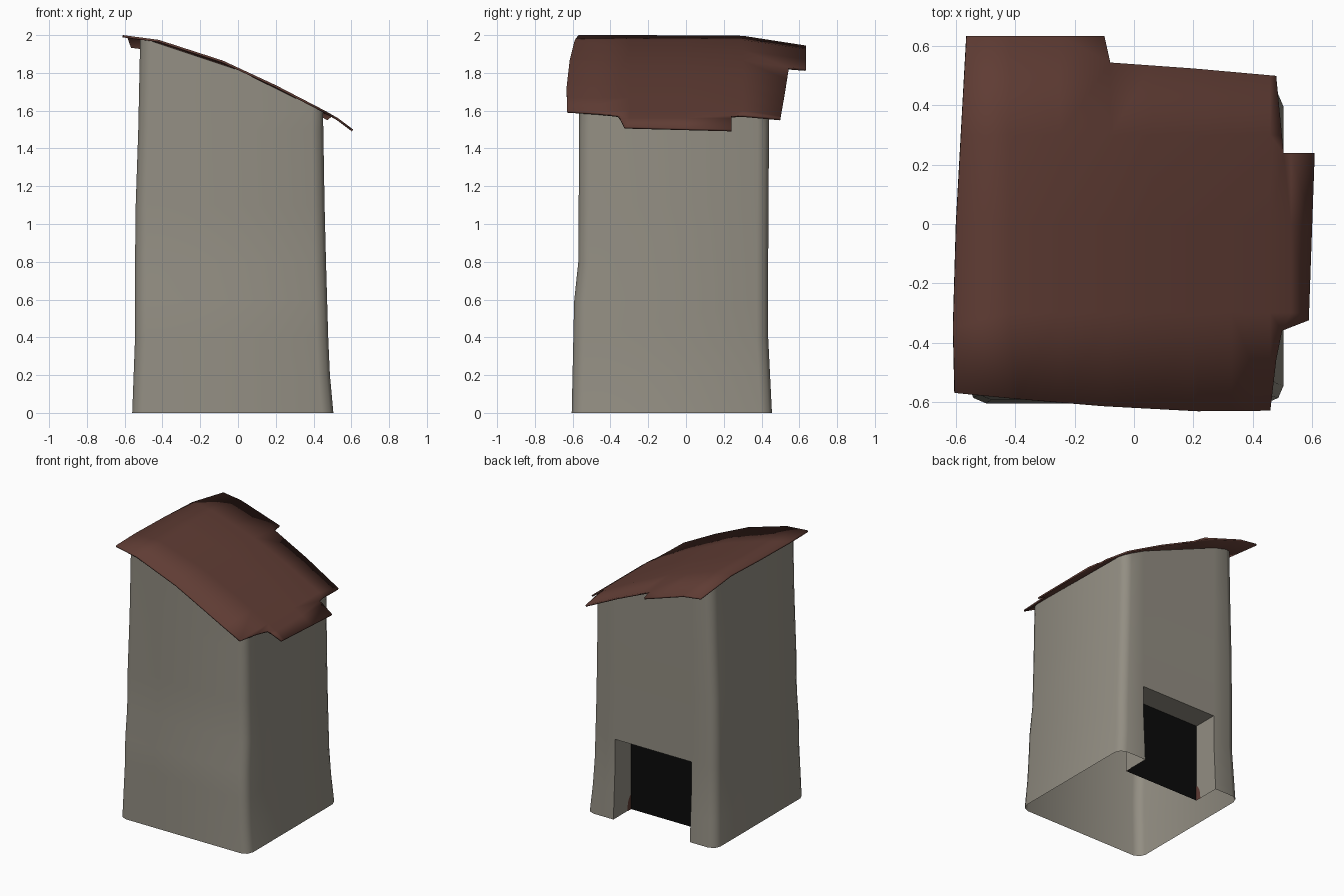
import bpy, bmesh, math
from mathutils import Vector

if "Cube" in bpy.data.objects:
    bpy.data.objects.remove(bpy.data.objects["Cube"])

def material(name, rgb):
    m = bpy.data.materials.new(name)
    m.diffuse_color = (*rgb, 1)
    m.use_nodes = True
    m.node_tree.nodes["Principled BSDF"].inputs["Base Color"].default_value = m.diffuse_color
    return m

STONE = material("warm grey wall", (0.29, 0.27, 0.225))
BROWN = material("red brown roof", (0.115, 0.045, 0.034))
BLACK = material("black opening", (0.003, 0.003, 0.003))

def finish(name, bm, mat, smooth=None):
    me = bpy.data.meshes.new(name)
    bm.to_mesh(me)
    bm.free()
    ob = bpy.data.objects.new(name, me)
    bpy.context.collection.objects.link(ob)
    me.materials.append(mat)
    if smooth:
        bpy.ops.object.select_all(action='DESELECT')
        ob.select_set(True)
        bpy.context.view_layer.objects.active = ob
        bpy.ops.object.shade_smooth_by_angle(angle=math.radians(smooth))
    return ob

def lerp(table, t):
    for (a, u), (b, v) in zip(table, table[1:]):
        if t <= b:
            return u + (v - u) * max(0, (t - a) / (b - a))
    return table[-1][1]

# Roof slope: height by x, drooping towards the back
SLOPE = [(-.61, 2.0), (-.42, 1.975), (-.08, 1.865), (.2, 1.735), (.46, 1.6), (.53, 1.56), (.61, 1.5)]
def roof_z(x, y):
    return lerp(SLOPE, x) - lerp([(.3, 0), (.64, .05)], y)

# Walls: rounded square tube, leaning slightly inwards, with a doorway at the back
X0 = [(0, -.56), (.4, -.545), (1, -.545), (1.5, -.528), (1.95, -.51)]
X1 = [(0, .505), (.25, .482), (1, .46), (1.6, .45)]
Y0 = [(0, -.605), (.6, -.592), (.8, -.57), (1.6, -.565)]
Y1 = [(0, .455), (.4, .435), (.8, .435), (1.6, .44)]
DOOR_X0, DOOR_X1, DOOR_Z, BACK_Y = -.35, .28, .59, .25

def ring(z):
    a, b, c, d = (lerp(t, z) for t in (X0, X1, Y0, Y1))
    r, k = .06, .018
    pts = [(a, c + r), (a + k, c + k), (a + r, c), (0, c), (b - r, c), (b - k, c + k), (b, c + r),
           (b, d - r), (b - k, d - k), (b - r, d), (DOOR_X1, d), (DOOR_X0, d), (a + r, d),
           (a + k, d - k), (a, d - r)]
    return pts

bm = bmesh.new()
levels = [0, .2, .4, DOOR_Z, .8, 1.1, 1.5, None]
rows = []
for z in levels:
    rows.append([bm.verts.new((x, y, roof_z(x, y) - .012 if z is None else z))
                 for x, y in ring(1.75 if z is None else z)])
n = len(rows[0])
for lo, hi, z in zip(rows, rows[1:], levels):
    for i in range(n):
        if i == 10 and z < DOOR_Z:
            continue
        j = (i + 1) % n
        bm.faces.new((lo[i], lo[j], hi[j], hi[i]))
# Door reveal: two jambs and a lintel running inwards
path = [r[10] for r in rows[:4]] + [r[11] for r in rows[3::-1]]
inner = [bm.verts.new((v.co.x, BACK_Y, v.co.z)) for v in path]
for i in range(len(path) - 1):
    bm.faces.new((path[i], path[i + 1], inner[i + 1], inner[i]))
bmesh.ops.recalc_face_normals(bm, faces=bm.faces)
finish("walls", bm, STONE, 50)

# Dark panel at the back of the doorway
bm = bmesh.new()
bm.faces.new([bm.verts.new(p) for p in ((DOOR_X1, BACK_Y, 0), (DOOR_X0, BACK_Y, 0),
                                        (DOOR_X0, BACK_Y, DOOR_Z), (DOOR_X1, BACK_Y, DOOR_Z))])
finish("door_opening", bm, BLACK)

# Small brown rounded stops at the foot of both jambs
for name, x in (("door_stop_right", DOOR_X1 - .003), ("door_stop_left", DOOR_X0 + .003)):
    bm = bmesh.new()
    pts = [(0, 0)] + [(.045 * math.cos(t * math.pi / 8), .11 * math.sin(t * math.pi / 8)) for t in range(5)]
    f = bm.faces.new([bm.verts.new((x, BACK_Y + y, z)) for y, z in pts])
    if f.normal.x * x > 0:
        f.normal_flip()
    finish(name, bm, BROWN)

# Roof: ragged outline, cut into strips, bent to the slope
outline = [(-.605, -.57), (-.4, -.59), (-.1, -.615), (.22, -.632), (.46, -.63), (.48, -.46), (.5, -.36),
           (.59, -.325), (.61, .24), (.505, .24), (.48, .5), (.2, .525), (-.08, .545), (-.1, .635),
           (-.565, .635), (-.6, 0), (-.61, -.35)]
bm = bmesh.new()
bm.faces.new([bm.verts.new((x, y, 0)) for x, y in outline])
cuts = [((x, 0, 0), (1, 0, 0)) for x in (-.42, -.25, -.08, .06, .2, .33, .46, .53)]
cuts += [((0, y, 0), (0, 1, 0)) for y in (-.3, 0, .3)]
for co, no in cuts:
    bmesh.ops.bisect_plane(bm, geom=bm.verts[:] + bm.edges[:] + bm.faces[:],
                           plane_co=co, plane_no=no, dist=1e-5)
bmesh.ops.triangulate(bm, faces=bm.faces[:])
for v in bm.verts:
    v.co.z = roof_z(v.co.x, v.co.y)
bmesh.ops.recalc_face_normals(bm, faces=bm.faces)
bm.normal_update()
if sum(f.normal.z for f in bm.faces) < 0:
    bmesh.ops.reverse_faces(bm, faces=bm.faces[:])
roof = finish("roof", bm, BROWN, 40)
mod = roof.modifiers.new("thickness", 'SOLIDIFY')
mod.thickness = .012
mod.offset = -1
